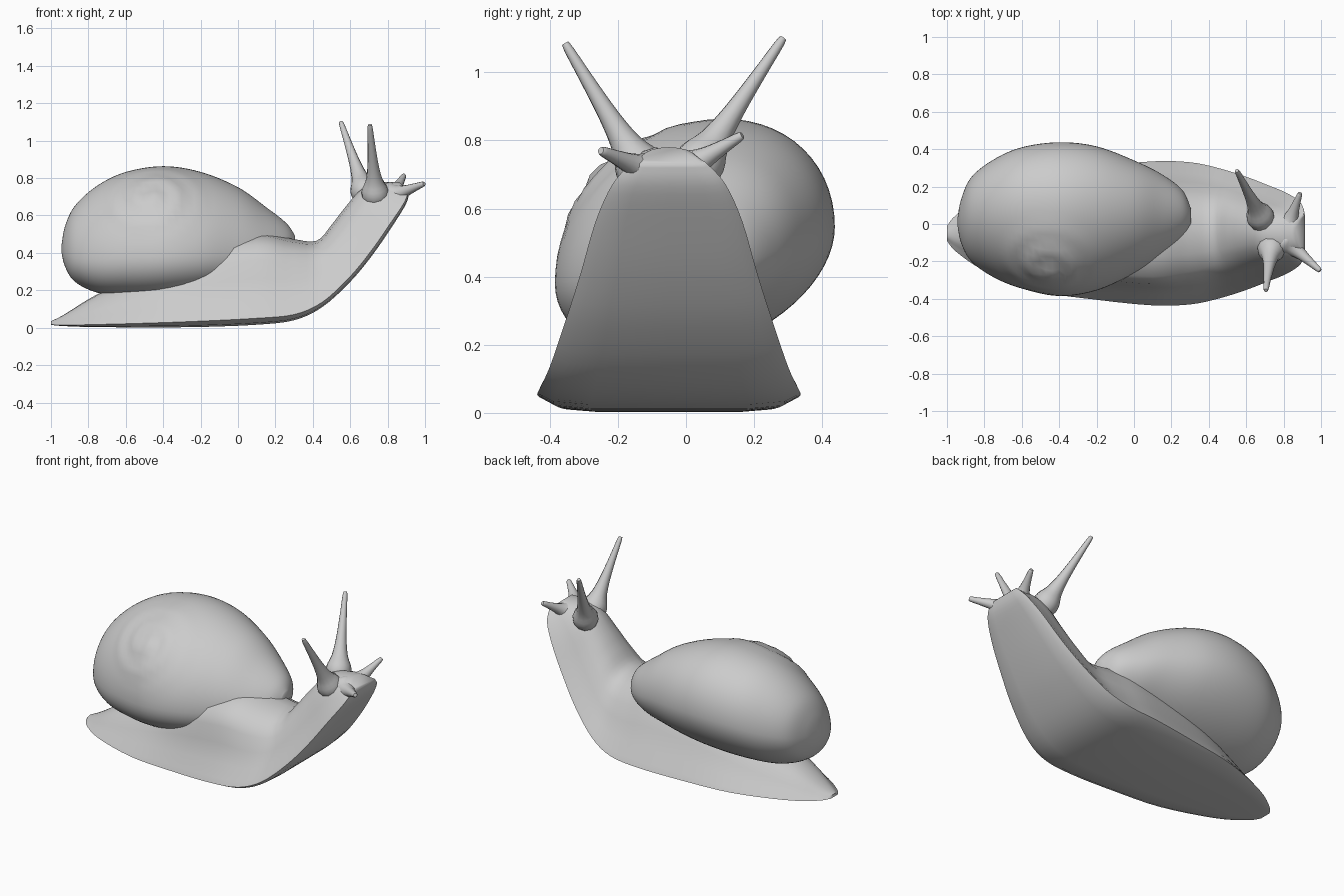
import bpy, bmesh, math
from mathutils import Vector

cube = bpy.data.objects.get("Cube")
if cube:
    bpy.data.objects.remove(cube, do_unlink=True)

grey = bpy.data.materials.new("light grey")
grey.use_nodes = True
grey.diffuse_color = (0.6, 0.6, 0.6, 1)
grey.node_tree.nodes["Principled BSDF"].inputs["Base Color"].default_value = (0.6, 0.6, 0.6, 1)


def spline(rows, steps):
    """Smooth curve through rows of numbers."""
    out = []
    last = len(rows) - 1
    for i in range(last):
        a, b, c, d = (rows[min(max(i + k, 0), last)] for k in (-1, 0, 1, 2))
        for s in range(steps):
            t = s / steps
            out.append([q + t / 2 * (r - p + t * (2 * p - 5 * q + 4 * r - e + t * (3 * (q - r) + e - p)))
                        for p, q, r, e in zip(a, b, c, d)])
    out.append(list(rows[-1]))
    return out


def loft(name, rings, angle=60):
    """Skin closed rings of points into a capped solid."""
    bm = bmesh.new()
    loops = [[bm.verts.new(p) for p in ring] for ring in rings]
    n = len(loops[0])
    for lo, hi in zip(loops, loops[1:]):
        for i in range(n):
            j = (i + 1) % n
            bm.faces.new((lo[i], lo[j], hi[j], hi[i]))
    bm.faces.new(loops[0])
    bm.faces.new(loops[-1])
    bmesh.ops.recalc_face_normals(bm, faces=bm.faces)
    mesh = bpy.data.meshes.new(name)
    bm.to_mesh(mesh)
    bm.free()
    mesh.materials.append(grey)
    obj = bpy.data.objects.new(name, mesh)
    bpy.context.collection.objects.link(obj)
    bpy.ops.object.select_all(action="DESELECT")
    obj.select_set(True)
    bpy.context.view_layer.objects.active = obj
    bpy.ops.object.shade_smooth_by_angle(angle=math.radians(angle))


# Body: sole x, sole z, top x, top z, half width, right-hand mantle bulge
BODY = [
    (-1.0, .016, -1.0, .035, .04, 0),
    (-.95, .01, -.93, .07, .1, 0),
    (-.8, .004, -.75, .18, .2, 0),
    (-.5, .002, -.45, .32, .31, 0),
    (-.2, .004, -.2, .45, .355, .12),
    (.1, .016, .1, .51, .385, .15),
    (.3, .04, .29, .475, .38, .09),
    (.45, .11, .42, .465, .35, .03),
    (.6, .245, .5, .55, .305, 0),
    (.72, .39, .57, .64, .26, 0),
    (.83, .55, .66, .74, .215, 0),
    (.9, .665, .76, .775, .165, 0),
    (.915, .73, .86, .78, .11, 0),
]
# Half cross-section: width fraction, height fraction, with a curled sole rim
HALF = [(0, 0), (.6, 0), (.88, .02), (1, .07), (.96, .14), (.84, .29), (.72, .5),
        (.6, .7), (.45, .86), (.25, .96), (0, 1)]
OUTLINE = [(w, t, 1) for w, t in HALF] + [(w, t, -1) for w, t in HALF[-2:0:-1]]


def body_ring(sx, sz, tx, tz, half, bulge):
    ring = []
    for w, t, side in OUTLINE:
        if side < 0:
            w += bulge * math.sin(math.pi * t ** 4)
        ring.append((sx + (tx - sx) * t, -.05 + side * w * half, sz + (tz - sz) * t))
    return ring


loft("body", [body_ring(*row) for row in spline(BODY, 4)])

# Shell: x, right edge y, left edge y, bottom z, top z
SHELL = [
    (-.945, 0, .02, .41, .43),
    (-.925, -.1, .13, .33, .54),
    (-.87, -.2, .25, .25, .65),
    (-.75, -.285, .345, .195, .755),
    (-.6, -.345, .41, .18, .825),
    (-.4, -.385, .437, .18, .855),
    (-.2, -.355, .415, .2, .825),
    (0, -.265, .34, .235, .745),
    (.15, -.18, .265, .27, .64),
    (.26, -.085, .18, .33, .555),
    (.305, 0, .08, .42, .49),
]
APEX = Vector((-.47, -.24, .71))
AXIS = Vector((-.1, -.75, .65)).normalized()
ACROSS = AXIS.cross(Vector((1, 0, 0))).normalized()
UP = AXIS.cross(ACROSS)


def whorl(p):
    """Raise the spire and press a spiral groove around it."""
    d = p - APEX
    u, v, h = d.dot(ACROSS), d.dot(UP), d.dot(AXIS)
    r = math.hypot(u, v)
    if r > .3 or h < -.25:
        return p
    fade = 1 - r / .3
    groove = math.cos(math.atan2(v, u) + r * 2 * math.pi / .12)
    return p + AXIS * fade * (.02 + .012 * groove * min(1, r / .05))


def shell_ring(x, y0, y1, z0, z1):
    """Egg-shaped section, widest below the middle and tilted to the left."""
    belly = z0 + .42 * (z1 - z0)
    ring = []
    for i in range(64):
        a = math.tau * i / 64
        dy = (y1 - y0) / 2 * math.cos(a)
        rise = z1 - belly if math.sin(a) > 0 else belly - z0
        z = belly + rise * math.sin(a) + .2 * dy
        ring.append(whorl(Vector((x, (y0 + y1) / 2 + dy, z))))
    return ring


loft("shell", [shell_ring(*row) for row in spline(SHELL, 6)])

# Tentacles: tapered horns with flared roots that close inside the head
TAPER = [(0, .3), (.1, .8), (.2, .85), (.32, .55), (.5, .36), (.75, .24), (.95, .17), (1, .12)]


def tentacle(name, root, tip, radius):
    root, tip = Vector(root), Vector(tip)
    turn = (tip - root).to_track_quat("Z", "Y")
    rings = []
    for t, r in spline(TAPER, 3):
        rings.append([root.lerp(tip, t) + turn @ Vector((math.cos(a), math.sin(a), 0)) * r * radius
                      for a in (math.tau * k / 12 for k in range(12))])
    loft(name, rings, 45)


tentacle("left_eye_stalk", (.7, -.01, .66), (.55, .285, 1.1), .085)
tentacle("right_eye_stalk", (.74, -.09, .645), (.705, -.355, 1.085), .085)
tentacle("left_feeler", (.815, -.04, .69), (.888, .165, .815), .085)
tentacle("right_feeler", (.79, -.07, .69), (.995, -.25, .77), .09)
